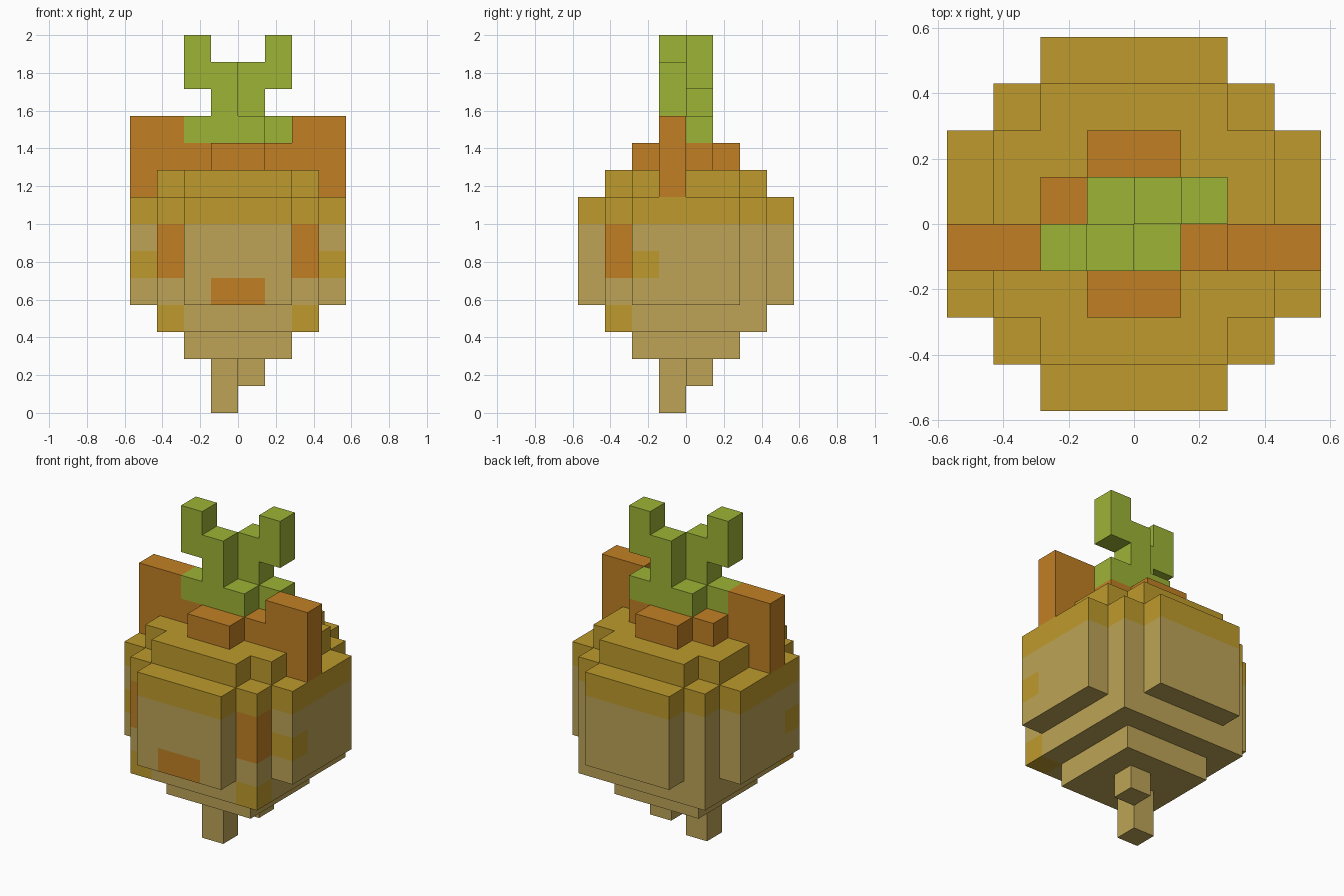
import bpy, bmesh, math
from mathutils import Vector
from itertools import product

cube = bpy.data.objects.get("Cube")
if cube:
    bpy.data.objects.remove(cube, do_unlink=True)

U = 1 / 7  # size of one block


def material(name, hex_code):
    rgb = [int(hex_code[i:i + 2], 16) / 255 for i in (0, 2, 4)]
    col = [c / 12.92 if c <= 0.04045 else ((c + 0.055) / 1.055) ** 2.4 for c in rgb] + [1]
    m = bpy.data.materials.new(name)
    m.use_nodes = True
    m.diffuse_color = col
    m.node_tree.nodes["Principled BSDF"].inputs["Base Color"].default_value = col
    return m


TAN = material("tan", "BDA456")
MUSTARD = material("mustard", "BE9A2C")
ORANGE = material("orange", "C18023")
GREEN = material("leaf_green", "9DB336")


def block_part(name, boxes, mats, paint=lambda x, y, z: 0):
    """Union of block boxes (x0, x1, y0, y1, z0, z1); paint picks a material per block."""
    cells = set()
    for x0, x1, y0, y1, z0, z1 in boxes:
        cells.update(product(range(x0, x1), range(y0, y1), range(z0, z1)))
    bm = bmesh.new()
    for cell in sorted(cells):
        centre = Vector(cell) + Vector((0.5, 0.5, 0.5))
        for axis, side in product(range(3), (-1, 1)):
            n = Vector((0, 0, 0))
            n[axis] = side
            if tuple(int(c + d) for c, d in zip(cell, n)) in cells:
                continue
            a = Vector((0, 0, 0))
            a[(axis + 1) % 3] = 0.5
            b = n.cross(a)
            mid = centre + n * 0.5
            ring = (mid + a + b, mid - a + b, mid - a - b, mid + a - b)
            face = bm.faces.new([bm.verts.new(v * U) for v in ring])
            face.material_index = paint(*centre)
    # Weld the blocks and merge flat areas of one colour
    bmesh.ops.remove_doubles(bm, verts=bm.verts, dist=0.001)
    bmesh.ops.dissolve_limit(bm, angle_limit=math.radians(1), verts=bm.verts,
                             edges=bm.edges, delimit={'MATERIAL'})
    bm.normal_update()
    mesh = bpy.data.meshes.new(name)
    bm.to_mesh(mesh)
    bm.free()
    for m in mats:
        mesh.materials.append(m)
    obj = bpy.data.objects.new(name, mesh)
    bpy.context.collection.objects.link(obj)
    return obj


def body_paint(x, y, z):
    ax = abs(x)
    if z > 7:                                        # upper band
        return 1
    if 2 < ax < 3 and -3 < y < -2:
        if 5 < z < 7:                                # eyes
            return 2
        if z < 4:                                    # feet corners
            return 1
    if ax > 3 and -2 < y < -1 and 5 < z < 6:         # cheeks
        return 1
    if ax < 1 and y < -3 and z < 5:                  # mouth
        return 2
    return 0


# Body: stepped core with a raised panel on each of the four sides
block_part("body", [
    (-2, 2, -2, 2, 2, 3),
    (-3, 3, -3, 3, 3, 8),
    (-4, 4, -2, 2, 4, 8),
    (-2, 2, -4, 4, 4, 8),
    (-3, 3, -2, 2, 8, 9),
    (-2, 2, -3, 3, 8, 9),
], [TAN, MUSTARD, ORANGE], body_paint)

# Two root stubs, set diagonally
block_part("long_root", [(-1, 0, -1, 0, 0, 2)], [TAN])
block_part("short_root", [(0, 1, 0, 1, 1, 2)], [TAN])

# Low cap on top of the body
block_part("cap", [(-2, 2, -1, 1, 9, 10), (-1, 1, -2, 2, 9, 10)], [ORANGE])

# Ears
block_part("left_ear", [(2, 4, -1, 0, 9, 11), (3, 4, -1, 0, 8, 9)], [ORANGE])
block_part("right_ear", [(-4, -2, -1, 0, 9, 11), (-4, -3, -1, 0, 8, 9)], [ORANGE])

# Forked sprout: the back half is the front half turned by 180 degrees
half = [(-2, 1, -1, 0, 10, 11), (-1, 0, -1, 0, 11, 13), (-2, -1, -1, 0, 12, 14)]
turned = [(-x1, -x0, -y1, -y0, z0, z1) for x0, x1, y0, y1, z0, z1 in half]
block_part("front_sprout", half, [GREEN])
block_part("back_sprout", turned, [GREEN])
